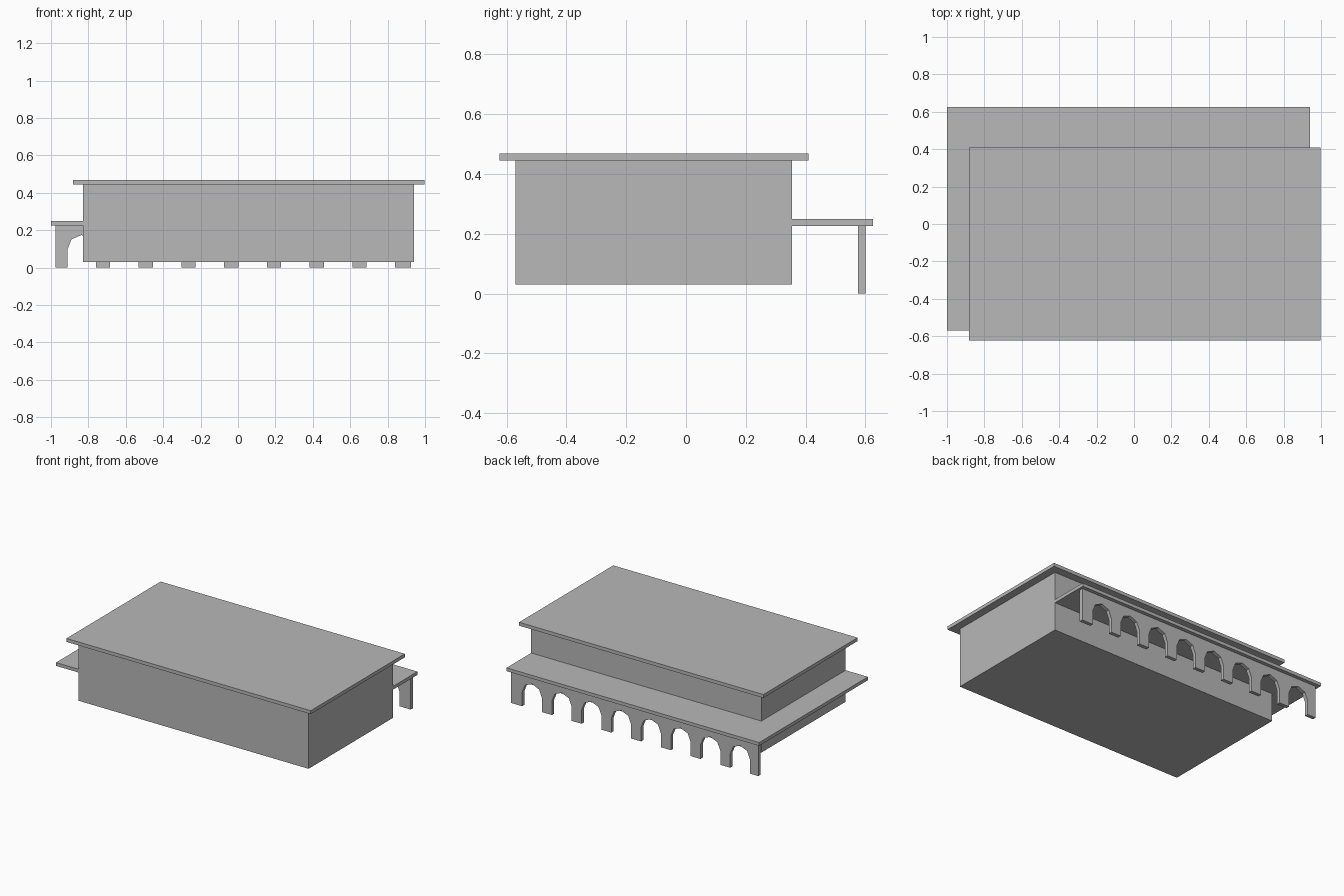
import bpy, bmesh
from math import pi, sin, cos

cube = bpy.data.objects.get("Cube")
if cube:
    bpy.data.objects.remove(cube, do_unlink=True)

# Single plain grey colour
GREY = (0.48, 0.48, 0.48, 1.0)
mat = bpy.data.materials.new("plain grey")
mat.use_nodes = True
mat.diffuse_color = GREY
mat.node_tree.nodes["Principled BSDF"].inputs["Base Color"].default_value = GREY


def extrude(name, outline, direction):
    """Solid made by extruding a closed outline along a direction."""
    bm = bmesh.new()
    face = bm.faces.new([bm.verts.new(p) for p in outline])
    result = bmesh.ops.extrude_face_region(bm, geom=[face], use_keep_orig=True)
    moved = [g for g in result["geom"] if isinstance(g, bmesh.types.BMVert)]
    bmesh.ops.translate(bm, verts=moved, vec=direction)
    bmesh.ops.recalc_face_normals(bm, faces=bm.faces)
    mesh = bpy.data.meshes.new(name)
    bm.to_mesh(mesh)
    bm.free()
    mesh.materials.append(mat)
    obj = bpy.data.objects.new(name, mesh)
    bpy.context.collection.objects.link(obj)
    return obj


def slab(name, x0, x1, y0, y1, z0, z1):
    outline = [(x0, y0, z0), (x1, y0, z0), (x1, y1, z0), (x0, y1, z0)]
    return extrude(name, outline, (0, 0, z1 - z0))


# Main building block and overhanging flat roof
left, right, front, back = -0.828, 0.942, -0.57, 0.355
slab("building_body", left, right, front, back, 0.03, 0.445)
slab("main_roof", -0.882, 0.996, -0.624, 0.41, 0.445, 0.469)

# L-shaped porch roof wrapping the back and one end
porch = [(-1, front), (left, front), (left, back), (right, back), (right, 0.625), (-1, 0.625)]
extrude("porch_roof", [(x, y, 0.226) for x, y in porch], (0, 0, 0.023))

# Arcade wall under the porch roof: eight faceted arches
start, end, top, spring = -0.976, 0.925, 0.226, 0.098
radius, pitch, first = 0.076, 0.2285, -0.836
profile = [(start, top), (start, 0)]
for i in range(8):
    centre = first + i * pitch
    profile.append((centre - radius, 0))
    for k in range(5):
        a = pi - k * pi / 4
        profile.append((centre + radius * cos(a), spring + radius * sin(a)))
    profile.append((centre + radius, 0))
profile += [(end, 0), (end, top)]
extrude("porch_arcade", [(x, 0.575, z) for x, z in profile], (0, 0.025, 0))
